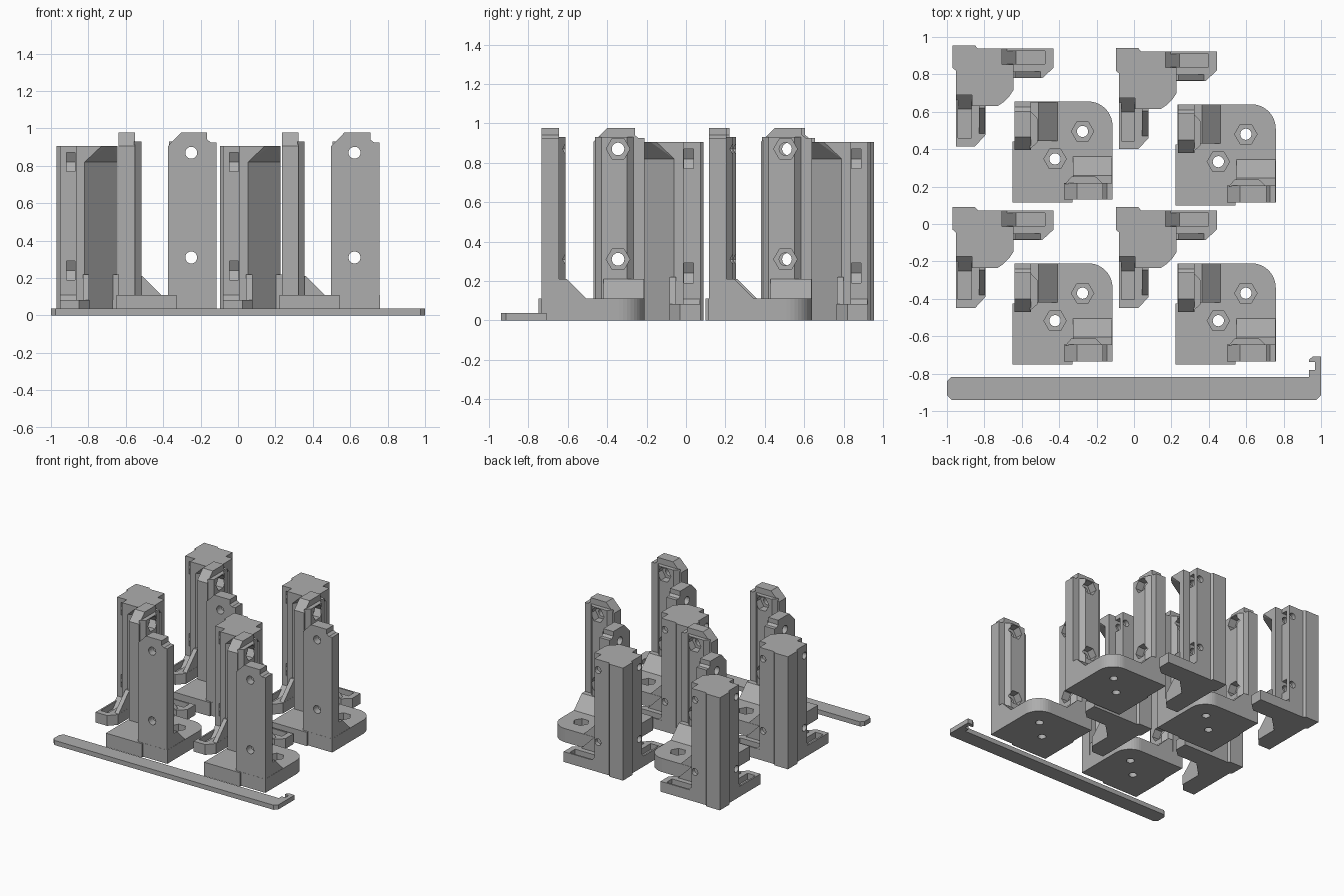
import bpy, bmesh, math
from mathutils import Matrix

if "Cube" in bpy.data.objects:
    bpy.data.objects.remove(bpy.data.objects["Cube"])

grey = bpy.data.materials.new("light_grey")
grey.diffuse_color = (0.42, 0.42, 0.42, 1)
grey.use_nodes = True
grey.node_tree.nodes["Principled BSDF"].inputs["Base Color"].default_value = grey.diffuse_color


def finish(name, bm):
    bmesh.ops.recalc_face_normals(bm, faces=bm.faces)
    me = bpy.data.meshes.new(name)
    bm.to_mesh(me)
    bm.free()
    me.materials.append(grey)
    ob = bpy.data.objects.new(name, me)
    bpy.context.collection.objects.link(ob)
    return ob


def prism(name, pts, axis, lo, hi):
    """Extrude a 2D outline along an axis."""
    place = {"x": lambda a, b, t: (t, a, b),
             "y": lambda a, b, t: (a, t, b),
             "z": lambda a, b, t: (a, b, t)}[axis]
    bm = bmesh.new()
    low = [bm.verts.new(place(a, b, lo)) for a, b in pts]
    top = [bm.verts.new(place(a, b, hi)) for a, b in pts]
    bm.faces.new(low)
    bm.faces.new(top)
    n = len(pts)
    for i in range(n):
        bm.faces.new((low[i], low[(i + 1) % n], top[(i + 1) % n], top[i]))
    return finish(name, bm)


def ngon(a, b, r, n, turn=0.0):
    return [(a + r * math.cos(turn + 2 * math.pi * i / n),
             b + r * math.sin(turn + 2 * math.pi * i / n)) for i in range(n)]


def rect(a0, b0, a1, b1):
    return [(a0, b0), (a1, b0), (a1, b1), (a0, b1)]


def mirrored(ob, m):
    """Copy a part across a diagonal plane."""
    bm = bmesh.new()
    bm.from_mesh(ob.data)
    bmesh.ops.transform(bm, matrix=m, verts=bm.verts)
    return finish(ob.name + "_mirrored", bm)


def cut(ob, cutters):
    for c in cutters:
        mod = ob.modifiers.new("cut", "BOOLEAN")
        mod.operation = "DIFFERENCE"
        mod.solver = "EXACT"
        mod.object = c
    deps = bpy.context.evaluated_depsgraph_get()
    deps.update()
    me = bpy.data.meshes.new_from_object(ob.evaluated_get(deps))
    ob.modifiers.clear()
    ob.data = me
    for c in cutters:
        bpy.data.objects.remove(c)
    return ob


def diagonal(c0, c1, sign):
    return Matrix(((0, sign, 0, c0), (sign, 0, 0, c1), (0, 0, 1, 0), (0, 0, 0, 1)))


block_flip = diagonal(-0.015, -0.015, -1)
base_flip = diagonal(-0.77, 0.77, 1)
parts = []

# ---- Corner block: stepped outer corner, rebated ends, diagonal inside ----
half = [(-0.85, 0.955), (-0.835, 0.938), (-0.705, 0.938), (-0.705, 0.852),
        (-0.645, 0.852), (-0.645, 0.805)]
other = [(-0.015 - y, -0.015 - x) for x, y in reversed(half)]
block = prism("corner_block", [(-0.97, 0.955)] + half + other, "z", 0, 0.905)
cutters = []
for z in (0.24, 0.82):
    for c in (prism("nut_trap", ngon(-0.735, z, 0.058, 6), "y", 0.856, 0.903),
              prism("nut_slot", rect(-0.735, z - 0.05, -0.69, z + 0.05), "y", 0.856, 0.903),
              prism("screw_hole", ngon(-0.735, z, 0.027, 20), "y", 0.82, 0.96)):
        cutters += [c, mirrored(c, block_flip)]
parts.append(cut(block, cutters))

# Overhanging lip under the top of the diagonal
bm = bmesh.new()
for p in [(-0.645, 0.805, 0.82), (-0.82, 0.63, 0.82), (-0.645, 0.805, 0.905),
          (-0.82, 0.63, 0.905), (-0.645, 0.715, 0.905), (-0.665, 0.685, 0.905),
          (-0.70, 0.65, 0.905), (-0.73, 0.63, 0.905)]:
    bm.verts.new(p)
bmesh.ops.convex_hull(bm, input=bm.verts)
parts.append(finish("top_lip", bm))

# Foot arms with a shallow tray, a ramp and a sloping rib
arm = prism("foot_arm", [(-0.71, 0.938), (-0.43, 0.938), (-0.43, 0.835),
                         (-0.49, 0.78), (-0.67, 0.78), (-0.71, 0.80)], "z", 0, 0.083)
cut(arm, [prism("tray", rect(-0.70, 0.855, -0.475, 0.925), "z", 0.035, 0.2)])
ramp = prism("foot_ramp", [(-0.706, 0), (-0.63, 0), (-0.63, 0.035), (-0.706, 0.11)],
             "y", 0.852, 0.937)
rib = prism("foot_rib", [(-0.70, 0.01), (-0.50, 0.01), (-0.50, 0.083),
                         (-0.635, 0.22), (-0.70, 0.22)], "y", 0.781, 0.815)
for ob in (arm, ramp, rib):
    parts += [ob, mirrored(ob, block_flip)]

# ---- Base plate with one rounded corner and two nut recesses ----
arc = [(-0.245 + 0.13 * math.cos(i * math.pi / 20), 0.525 + 0.13 * math.sin(i * math.pi / 20))
       for i in range(11)]
base = prism("base_plate", [(-0.65, 0.115), (-0.33, 0.115), (-0.33, 0.13), (-0.115, 0.13)]
             + arc + [(-0.64, 0.655), (-0.64, 0.44), (-0.65, 0.44)], "z", 0, 0.11)
cutters = []
for x, y in ((-0.275, 0.495), (-0.422, 0.348)):
    cutters.append(prism("nut_recess", ngon(x, y, 0.06, 6), "z", 0.05, 0.2))
    cutters.append(prism("screw_hole", ngon(x, y, 0.03, 24), "z", -0.1, 0.1))
parts.append(cut(base, cutters))


def bolt_cutters():
    out = []
    for z in (0.31, 0.87):
        out.append(prism("nut_recess", ngon(-0.25, z, 0.06, 6), "y", 0.19, 0.3))
        out.append(prism("screw_hole", ngon(-0.25, z, 0.032, 24), "y", 0.1, 0.28))
    return out


# Upright posts, each with a raised inner pad and a sloping brace
post = prism("post", [(-0.375, 0), (-0.375, 0.905), (-0.305, 0.977), (-0.165, 0.977),
                      (-0.165, 0.94), (-0.145, 0.925), (-0.116, 0.925), (-0.116, 0)],
             "y", 0.131, 0.22)
pad = prism("post_pad", [(-0.368, 0.215), (-0.335, 0.253), (-0.205, 0.253), (-0.165, 0.215)],
            "z", 0.02, 0.93)
brace = prism("post_brace", [(0.21, 0.02), (0.21, 0.21), (0.26, 0.21), (0.365, 0.105),
                             (0.365, 0.02)], "x", -0.325, -0.117)
cut(post, bolt_cutters())
cut(pad, bolt_cutters())
cut(brace, bolt_cutters())
for ob in (post, pad, brace):
    parts += [ob, mirrored(ob, base_flip)]

# ---- Repeat the set in a two by two layout ----
for n, (dx, dy) in enumerate([(0.873, -0.015), (0, -0.865), (0.873, -0.865)], 2):
    for ob in parts:
        c = ob.copy()
        c.name = f"{ob.name}_{n}"
        c.location = (dx, dy, 0)
        bpy.context.collection.objects.link(c)

# ---- Flat bar with a hooked end ----
prism("hook_bar", [(-1, -0.915), (-0.975, -0.94), (0.975, -0.94), (1, -0.915), (1, -0.708),
                   (0.957, -0.708), (0.935, -0.725), (0.935, -0.738), (0.968, -0.738),
                   (0.968, -0.78), (0.935, -0.78), (0.935, -0.817), (-0.975, -0.817),
                   (-1, -0.842)], "z", 0, 0.037)
